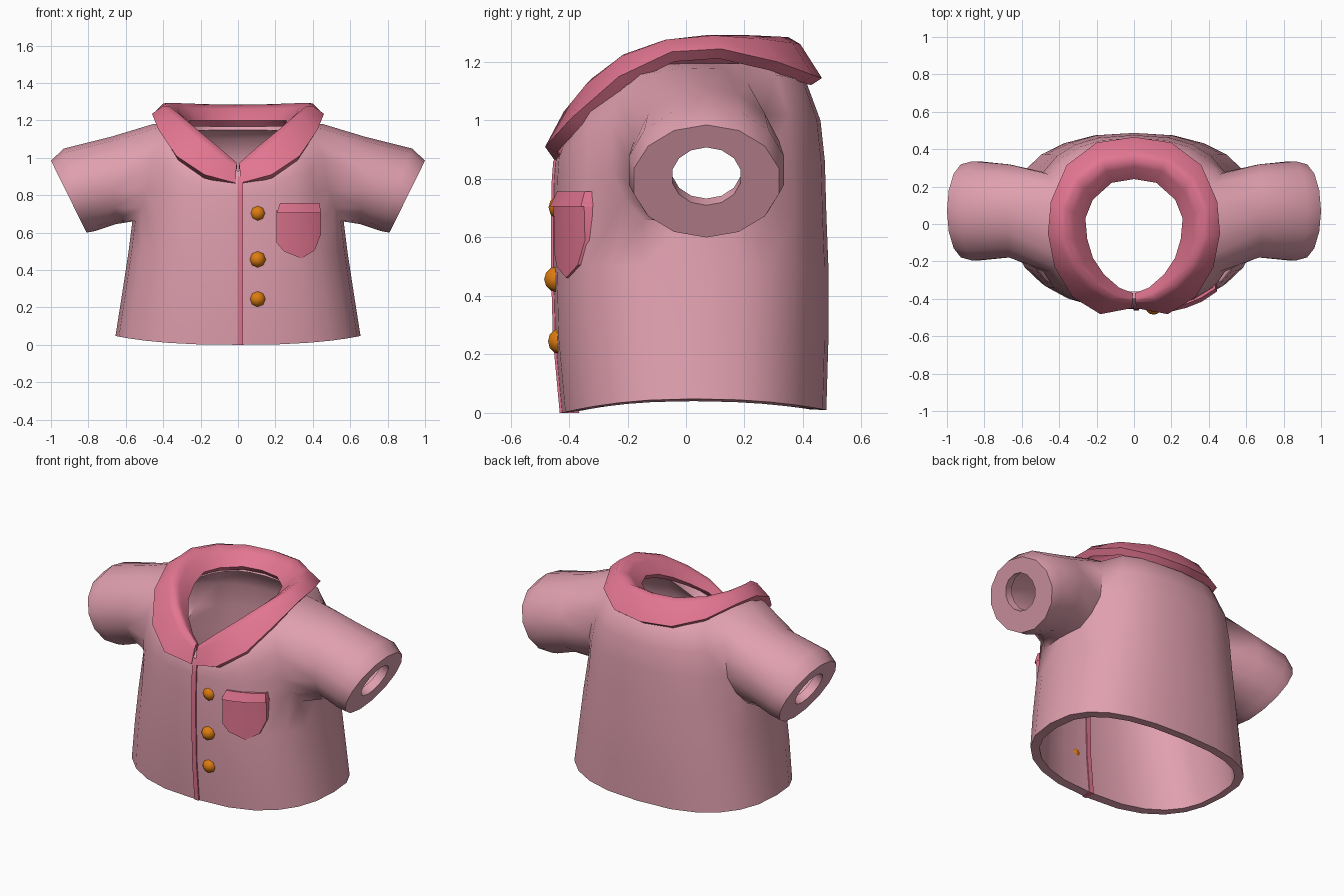
import bpy, bmesh, math
from mathutils import Vector

if "Cube" in bpy.data.objects:
    bpy.data.objects.remove(bpy.data.objects["Cube"])


def material(name, rgb):
    m = bpy.data.materials.new(name)
    m.diffuse_color = (*rgb, 1)
    m.use_nodes = True
    m.node_tree.nodes["Principled BSDF"].inputs["Base Color"].default_value = m.diffuse_color
    return m


PINK = material("pale_pink_cloth", (0.75, 0.35, 0.43))
ROSE = material("rose_trim", (0.76, 0.18, 0.28))
ORANGE = material("orange_button", (0.72, 0.2, 0.005))


def finish(name, bm, mat, angle, thickness=0, mirror=False):
    """Turn a bmesh into an object, optionally mirrored and thickened."""
    me = bpy.data.meshes.new(name)
    bm.to_mesh(me)
    bm.free()
    me.materials.append(mat)
    ob = bpy.data.objects.new(name, me)
    bpy.context.collection.objects.link(ob)
    if mirror:
        m = ob.modifiers.new("mirror", 'MIRROR')
        m.merge_threshold = 0.002
    if thickness:
        s = ob.modifiers.new("thickness", 'SOLIDIFY')
        s.thickness = thickness
        s.offset = -1
    bpy.ops.object.select_all(action='DESELECT')
    ob.select_set(True)
    bpy.context.view_layer.objects.active = ob
    bpy.ops.object.convert(target='MESH')
    bpy.ops.object.shade_smooth_by_angle(angle=math.radians(angle))
    return ob


def loft(name, sections, mat, angle=30):
    """Closed solid through a list of equal-length rings."""
    bm = bmesh.new()
    rings = [[bm.verts.new(p) for p in s] for s in sections]
    n = len(rings[0])
    for a, b in zip(rings, rings[1:]):
        for i in range(n):
            j = (i + 1) % n
            bm.faces.new((a[i], a[j], b[j], b[i]))
    bm.faces.new(rings[0])
    bm.faces.new(rings[-1])
    bmesh.ops.recalc_face_normals(bm, faces=bm.faces)
    return finish(name, bm, mat, angle)


# torso rows: half width, y front, y back, z front, z side, z back
ROWS = [(.655, -.425, .480, .00, .048, .01),
        (.620, -.448, .487, .25, .27, .25),
        (.585, -.455, .487, .50, .50, .50),
        (.565, -.455, .480, .68, .66, .68),
        (.545, -.452, .475, .80, .84, .86),
        (.515, -.447, .460, .86, 1.03, 1.00),
        (.455, -.430, .410, .90, 1.18, 1.135),
        (.320, -.400, .300, .93, 1.195, 1.195)]
COLS, POWER = 12, 0.8


def torso_point(row, c):
    a, yf, yb, zf, zs, zb = row
    t = math.pi * c / COLS
    s, k = abs(math.sin(t)) ** POWER, math.cos(t)
    if c in (0, COLS):
        s = 0
    e = abs(k) ** POWER * (1 if k > 0 else -1)
    z = zs + ((zf if k > 0 else zb) - zs) * abs(k) ** 1.8
    return (a * s, (yf + yb) / 2 - e * (yb - yf) / 2, z)


# half of the torso, with an armhole left open
bm = bmesh.new()
grid = [[bm.verts.new(torso_point(r, c)) for c in range(COLS + 1)] for r in ROWS]
for r in range(len(ROWS) - 1):
    for c in range(COLS):
        if not (3 <= r < 6 and 4 <= c < 8):
            bm.faces.new((grid[r][c], grid[r][c + 1], grid[r + 1][c + 1], grid[r + 1][c]))

# round the corners of the armhole
for r, c, r2, c2, amount in [(3, 4, 4, 5, .85), (3, 8, 4, 7, .85), (6, 4, 5, 5, .45), (6, 8, 5, 7, .6)]:
    middle = (grid[r2][c].co + grid[r][c2].co) / 2
    grid[r][c].co = grid[r][c].co.lerp(middle, amount)

# sleeve: rings grown from the armhole to the cuff and its small opening
hole = [(6, 6), (6, 7), (6, 8), (5, 8), (4, 8), (3, 8), (3, 7),
        (3, 6), (3, 5), (3, 4), (4, 4), (5, 4), (6, 4), (6, 5)]
last = [grid[r][c] for r, c in hole]
n = len(last)
for top, bottom, ry in [((.68, 1.112), (.655, .645), .255),
                        ((.93, 1.05), (.765, .608), .272),
                        ((1.0, .985), (.81, .600), .255),
                        ((.962, .908), (.864, .710), .12)]:
    ring = []
    for i in range(n):
        t = 2 * math.pi * i / n
        u = (1 + math.cos(t)) / 2
        ring.append(bm.verts.new((bottom[0] + (top[0] - bottom[0]) * u, .07 + ry * math.sin(t),
                                  bottom[1] + (top[1] - bottom[1]) * u)))
    for i in range(n):
        j = (i + 1) % n
        bm.faces.new((last[j], last[i], ring[i], ring[j]))
    last = ring
bmesh.ops.delete(bm, geom=[v for v in bm.verts if not v.link_faces], context='VERTS')
finish("shirt_body_and_sleeves", bm, PINK, 62, thickness=.052, mirror=True)

# collar: outer edge, ridge and inner edge, from back centre to front tip
OUTER = [(0, .465, 1.145), (.2, .435, 1.155), (.36, .315, 1.2), (.445, .12, 1.245), (.46, -.05, 1.235),
         (.425, -.23, 1.15), (.33, -.39, 1.01), (.18, -.482, .91), (.012, -.45, .865)]
RIDGE = [(0, .37, 1.285), (.17, .345, 1.287), (.31, .24, 1.293), (.385, .09, 1.295), (.385, -.07, 1.28),
         (.32, -.22, 1.23), (.22, -.33, 1.145), (.11, -.40, 1.055), (.008, -.42, .965)]
INNER = [(0, .24, 1.2), (.12, .22, 1.2), (.22, .13, 1.2), (.26, .03, 1.2), (.25, -.08, 1.17),
         (.22, -.18, 1.12), (.16, -.27, 1.06), (.08, -.34, 1.0), (.006, -.37, .94)]
bm = bmesh.new()
strips = []
for o, r, i in zip(OUTER, RIDGE, INNER):
    o, r, i = Vector(o), Vector(r), Vector(i)
    mid = r.lerp(i, .5) + Vector((0, 0, .018))
    up = Vector((0, 0, .007))
    strips.append([bm.verts.new(p) for p in (o, r.lerp(o, .22) + up, r.lerp(mid, .3) + up, mid, i)])
for a, b in zip(strips, strips[1:]):
    for k in range(4):
        bm.faces.new((a[k], a[k + 1], b[k + 1], b[k]))
bm.normal_update()
if sum(f.normal.z for f in bm.faces) < 0:
    bmesh.ops.reverse_faces(bm, faces=bm.faces)
finish("collar", bm, ROSE, 65, thickness=.045, mirror=True)

# front placket strip, running through the cloth
loft("placket", [[(-.004, r[1] - .007, r[3]), (.026, r[1] - .007, r[3]),
                  (.026, r[1] + .06, r[3]), (-.004, r[1] + .06, r[3])] for r in ROWS[:7]], ROSE)


def chest_y(x):
    p = 2 / POWER
    return .013 - .468 * (1 - (x / .575) ** p) ** (1 / p)


# pocket and its flap follow the curve of the chest
POCKET = [(.207, .545), (.245, .50), (.34, .462), (.41, .505), (.443, .59)]
loft("pocket", [[(x, chest_y(x) - .013, .72), (x, chest_y(x) - .010, z),
                 (x, chest_y(x) + .02, z), (x, chest_y(x) + .02, .72)] for x, z in POCKET], ROSE)
FLAP = [(.225, .208), (.29, .28), (.36, .36), (.435, .445)]
loft("pocket_flap", [[(a, chest_y(a) - .004, .758), (b, chest_y(b) - .026, .705),
                      (b, chest_y(b) + .02, .705), (a, chest_y(a) + .02, .758)] for a, b in FLAP], ROSE)

# buttons
for k, (y, z) in enumerate([(-.427, .245), (-.44, .457), (-.425, .703)]):
    bm = bmesh.new()
    bmesh.ops.create_uvsphere(bm, u_segments=8, v_segments=6, radius=.045)
    for v in bm.verts:
        v.co = Vector((.105 + v.co.x, y + v.co.z, z - v.co.y))
    finish(f"button_{k + 1}", bm, ORANGE, 50)
